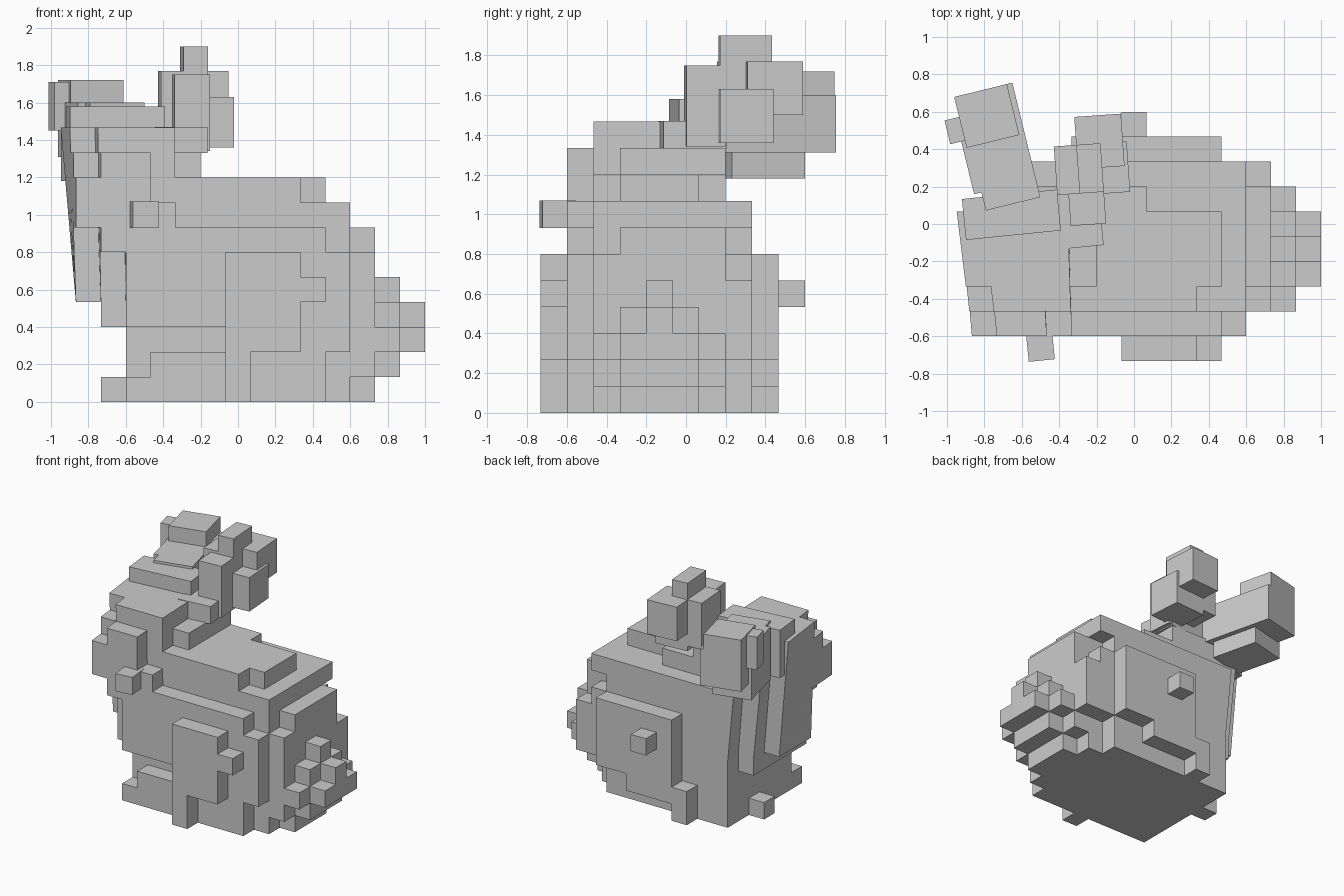
import bpy
import bmesh
from mathutils import Matrix, Vector

if "Cube" in bpy.data.objects:
    bpy.data.objects.remove(bpy.data.objects["Cube"], do_unlink=True)

U = 2 / 15  # block size
ORIGIN = Vector((-1, -5.5 * U, 0))

grey = bpy.data.materials.new("stone grey")
grey.use_nodes = True
grey.diffuse_color = (0.6, 0.6, 0.6, 1)
grey.node_tree.nodes["Principled BSDF"].inputs["Base Color"].default_value = grey.diffuse_color


def finish(name, bm):
    bmesh.ops.recalc_face_normals(bm, faces=bm.faces)
    mesh = bpy.data.meshes.new(name)
    bm.to_mesh(mesh)
    bm.free()
    mesh.materials.append(grey)
    obj = bpy.data.objects.new(name, mesh)
    bpy.context.scene.collection.objects.link(obj)
    return obj


def lean(p):
    """Tilt the face outwards with height, more towards the ears."""
    weight = min(1, max(0, (-0.2 - p.x) / 0.5))
    p.x -= 0.13 * max(0, p.z - 0.53) * weight * (p.y + 0.6)
    return p


def blocks(name, ranges, bend=None):
    """Fill block ranges and skin only the exposed sides."""
    cells = {(i, j, k) for a, b, c, d, e, f in ranges
             for i in range(a, b) for j in range(c, d) for k in range(e, f)}
    bm = bmesh.new()
    verts = {}

    def vert(key):
        if key not in verts:
            p = ORIGIN + Vector(key) * U
            verts[key] = bm.verts.new(bend(p) if bend else p)
        return verts[key]

    for cell in cells:
        for axis in range(3):
            for side in (0, 1):
                near = list(cell)
                near[axis] += 2 * side - 1
                if tuple(near) in cells:
                    continue
                ring = []
                for s, t in ((0, 0), (1, 0), (1, 1), (0, 1)):
                    corner = list(cell)
                    corner[axis] += side
                    corner[(axis + 1) % 3] += s
                    corner[(axis + 2) % 3] += t
                    ring.append(vert(tuple(corner)))
                bm.faces.new(ring if side else ring[::-1])
    return finish(name, bm)


def boxes(name, pivot, turn, sizes):
    """Boxes around a pivot, turned about the vertical."""
    bm = bmesh.new()
    for x0, x1, y0, y1, z0, z1 in sizes:
        move = Matrix.Translation(((x0 + x1) / 2, (y0 + y1) / 2, (z0 + z1) / 2))
        size = Matrix.Diagonal((x1 - x0, y1 - y0, z1 - z0, 1))
        bmesh.ops.create_cube(bm, size=1, matrix=move @ size)
    bm.transform(Matrix.Translation(pivot) @ Matrix.Rotation(turn, 4, "Z"))
    return finish(name, bm)


# Torso with base, flanks and back, stepped towards the rump
blocks("body", [
    (3, 11, 1, 8, 0, 1), (11, 12, 2, 7, 0, 1), (12, 13, 3, 6, 0, 1),
    (3, 11, 2, 8, 1, 3), (4, 11, 1, 8, 1, 2), (8, 11, 1, 8, 2, 3),
    (4, 12, 1, 8, 3, 6), (11, 12, 1, 8, 2, 3), (4, 11, 1, 8, 6, 7),
    (4, 13, 2, 7, 1, 6), (4, 12, 2, 7, 6, 7), (12, 13, 3, 7, 6, 7),
    (11, 13, 2, 8, 2, 5), (4, 12, 2, 8, 7, 8),
    (4, 11, 3, 6, 8, 9), (4, 10, 2, 6, 8, 9), (4, 8, 2, 7, 8, 9)])

# Rump and tail
blocks("tail", [
    (13, 14, 3, 6, 1, 4), (13, 14, 2, 7, 2, 3), (13, 14, 4, 5, 4, 5),
    (14, 15, 3, 6, 2, 3), (14, 15, 4, 5, 3, 4)])

# Hind legs
blocks("front_haunch", [(7, 10, 0, 1, 2, 6), (10, 11, 0, 1, 4, 5), (7, 8, 0, 2, 0, 3)])
blocks("back_haunch", [
    (6, 11, 8, 9, 2, 6), (6, 9, 8, 9, 1, 2), (5, 6, 8, 9, 0, 2), (7, 8, 9, 10, 4, 5)])

# Fore paw
blocks("paw", [(2, 3, 5, 6, 0, 1)])

# Rounded chest, then face and crown
blocks("head", [
    (3, 5, 1, 8, 3, 7), (2, 4, 2, 7, 3, 10), (1, 3, 3, 6, 4, 11),
    (2, 4, 1, 3, 6, 10), (1, 4, 1, 3, 7, 9), (3, 5, 1, 8, 7, 8),
    (3, 5, 2, 7, 8, 10), (1, 3, 2, 6, 9, 10), (2, 5, 2, 6, 10, 11),
    (3, 4, 1, 2, 8, 10), (4, 6, 3, 7, 9, 10)], lean)
boxes("nose", (-0.5, -0.66, 1.0), 0.1, [(-0.07, 0.07, -0.07, 0.1, -0.07, 0.07)])

# Ears on a shared base
boxes("ear_base", (-0.55, 0.05, 1.33), 0.1, [
    (-0.36, 0.15, -0.1, 0.12, -0.13, 0.25), (0.1, 0.37, -0.2, 0.12, 0, 0.14)])
boxes("right_ear", (-0.72, 0.45, 0), 0.24, [
    (-0.16, 0.14, -0.35, 0.28, 1.31, 1.6), (-0.18, 0.11, 0, 0.28, 1.31, 1.72),
    (-0.26, -0.1, 0.04, 0.17, 1.45, 1.71), (-0.2, 0.1, -0.25, 0.13, 1.18, 1.6)])
boxes("left_ear", (-0.2, 0.3, 0), 0.07, [
    (-0.22, -0.08, -0.13, 0.13, 1.4, 1.77), (-0.1, 0.03, -0.13, 0.13, 1.36, 1.9),
    (-0.1, 0.15, 0, 0.28, 1.5, 1.77), (-0.1, 0.17, -0.14, 0.13, 1.36, 1.63),
    (-0.16, 0.03, -0.3, -0.1, 1.34, 1.75)])
